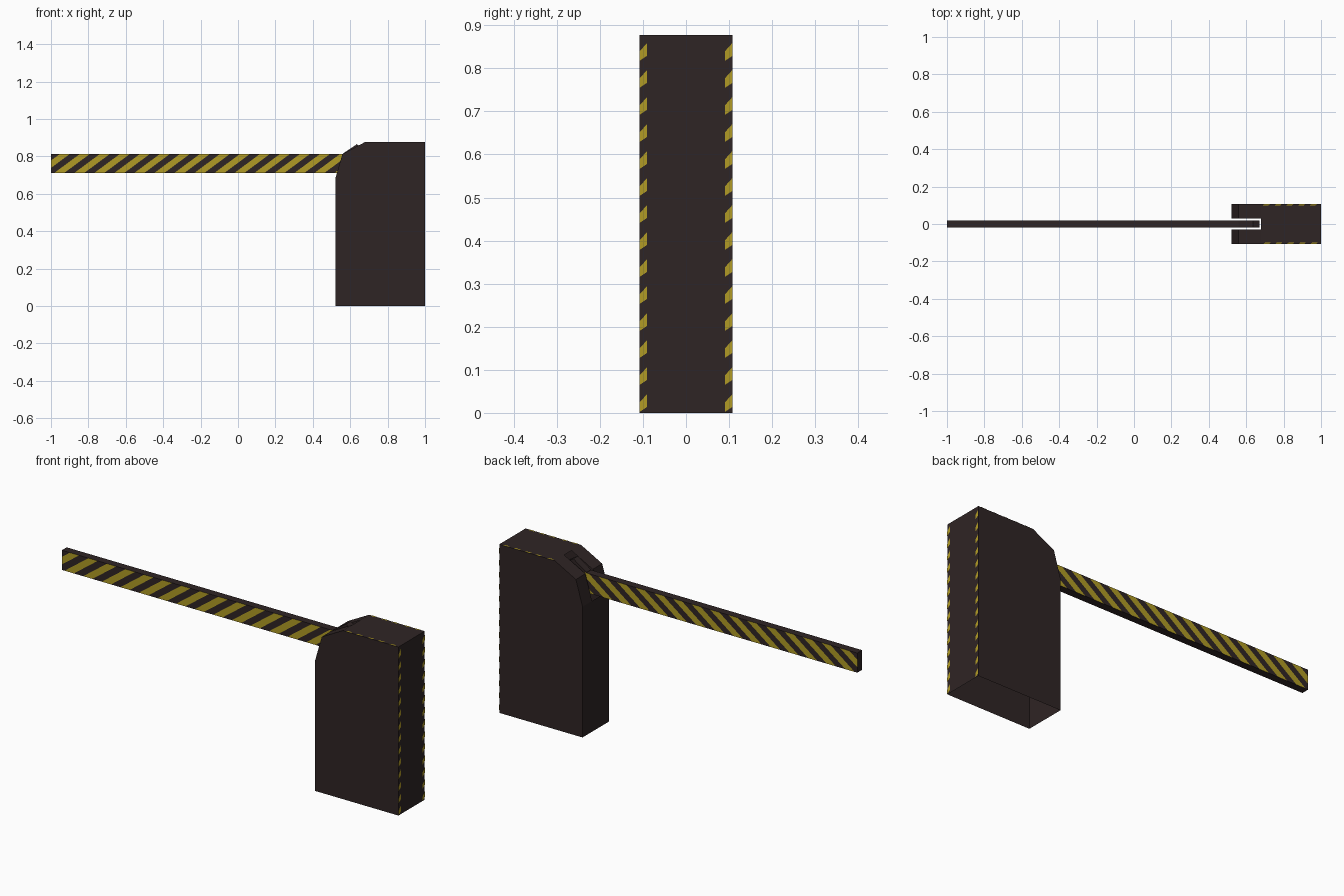
import bpy, bmesh, math
from mathutils import Vector

if "Cube" in bpy.data.objects:
    bpy.data.objects.remove(bpy.data.objects["Cube"])


def material(name, rgb):
    m = bpy.data.materials.new(name)
    m.diffuse_color = (*rgb, 1)
    m.use_nodes = True
    m.node_tree.nodes["Principled BSDF"].inputs["Base Color"].default_value = m.diffuse_color
    return m


DARK = material("dark brown", (0.028, 0.018, 0.018))
YELLOW = material("warning yellow", (0.44, 0.33, 0.018))


def finish(bm, name, mats, closed=True):
    bmesh.ops.remove_doubles(bm, verts=bm.verts, dist=1e-5)
    if closed:
        bmesh.ops.recalc_face_normals(bm, faces=bm.faces)
    me = bpy.data.meshes.new(name)
    bm.to_mesh(me)
    bm.free()
    for m in mats:
        me.materials.append(m)
    ob = bpy.data.objects.new(name, me)
    bpy.context.collection.objects.link(ob)
    return ob


def face(bm, pts):
    return bm.faces.new([bm.verts.new(p) for p in pts])


def prism(bm, profile, half_y):
    """Extrude an x-z outline symmetrically along y."""
    f = face(bm, [(x, -half_y, z) for x, z in profile])
    res = bmesh.ops.extrude_face_region(bm, geom=[f])
    verts = [v for v in res["geom"] if isinstance(v, bmesh.types.BMVert)]
    bmesh.ops.translate(bm, verts=verts, vec=(0, 2 * half_y, 0))


# Housing: open-bottomed shell with a slot for the arm
W, S = 0.108, 0.03
outline = [(0.52, 0), (0.52, 0.68), (0.558, 0.812), (0.68, 0.877), (0.999, 0.877), (0.999, 0)]
slot_segments = (1, 2)
bm = bmesh.new()
for side in (-W, W):
    face(bm, [(x, side, z) for x, z in outline])
for i, (a, b) in enumerate(zip(outline, outline[1:])):
    strips = [(-W, -S), (S, W)] if i in slot_segments else [(-W, -S), (-S, S), (S, W)]
    for y0, y1 in strips:
        face(bm, [(a[0], y0, a[1]), (a[0], y1, a[1]), (b[0], y1, b[1]), (b[0], y0, b[1])])
finish(bm, "housing", [DARK])

# Boom arm: striped on front and back by slanted cuts
Z0, Z1, SLANT, PERIOD = 0.71, 0.812, 1.35, 0.107
bm = bmesh.new()
prism(bm, [(-1, Z0), (0.6, Z0), (0.6, Z1), (-1, Z1)], 0.02)
normal = Vector((1, 0, -SLANT)).normalized()
for k in range(-1, 34):
    bmesh.ops.bisect_plane(bm, geom=bm.verts[:] + bm.edges[:] + bm.faces[:],
                           plane_co=(-1.145 + k * PERIOD / 2, 0, Z0), plane_no=normal)
bmesh.ops.recalc_face_normals(bm, faces=bm.faces)
for f in bm.faces:
    c = f.calc_center_median()
    u = c.x - SLANT * (c.z - Z0) + 1.145
    if abs(f.normal.y) > 0.9 and math.floor(u / (PERIOD / 2)) % 2 == 1:
        f.material_index = 1
finish(bm, "boom_arm", [DARK, YELLOW])

# Arm root lifted inside the slot
bm = bmesh.new()
prism(bm, [(0.56, Z0), (0.67, Z0), (0.67, 0.845), (0.635, 0.865), (0.56, 0.814)], 0.019)
finish(bm, "arm_root", [DARK])

# Narrow hazard marks along the housing's edges
bm = bmesh.new()
STEP = 0.0627
for s in (-1, 1):
    for k in range(14):
        z = 0.002 + k * STEP
        y0, y1 = sorted((s * (W - 0.018), s * W))
        face(bm, [(1.0, y0, z), (1.0, y1, z + 0.012), (1.0, y1, z + 0.042), (1.0, y0, z + 0.022)])
    for k in range(5):
        x = 0.69 + k * STEP
        y0, y1 = sorted((s * (W - 0.008), s * W))
        face(bm, [(x, y0, 0.878), (x + 0.03, y0, 0.878), (x + 0.04, y1, 0.878), (x + 0.01, y1, 0.878)])
finish(bm, "edge_marks", [YELLOW], closed=False)
